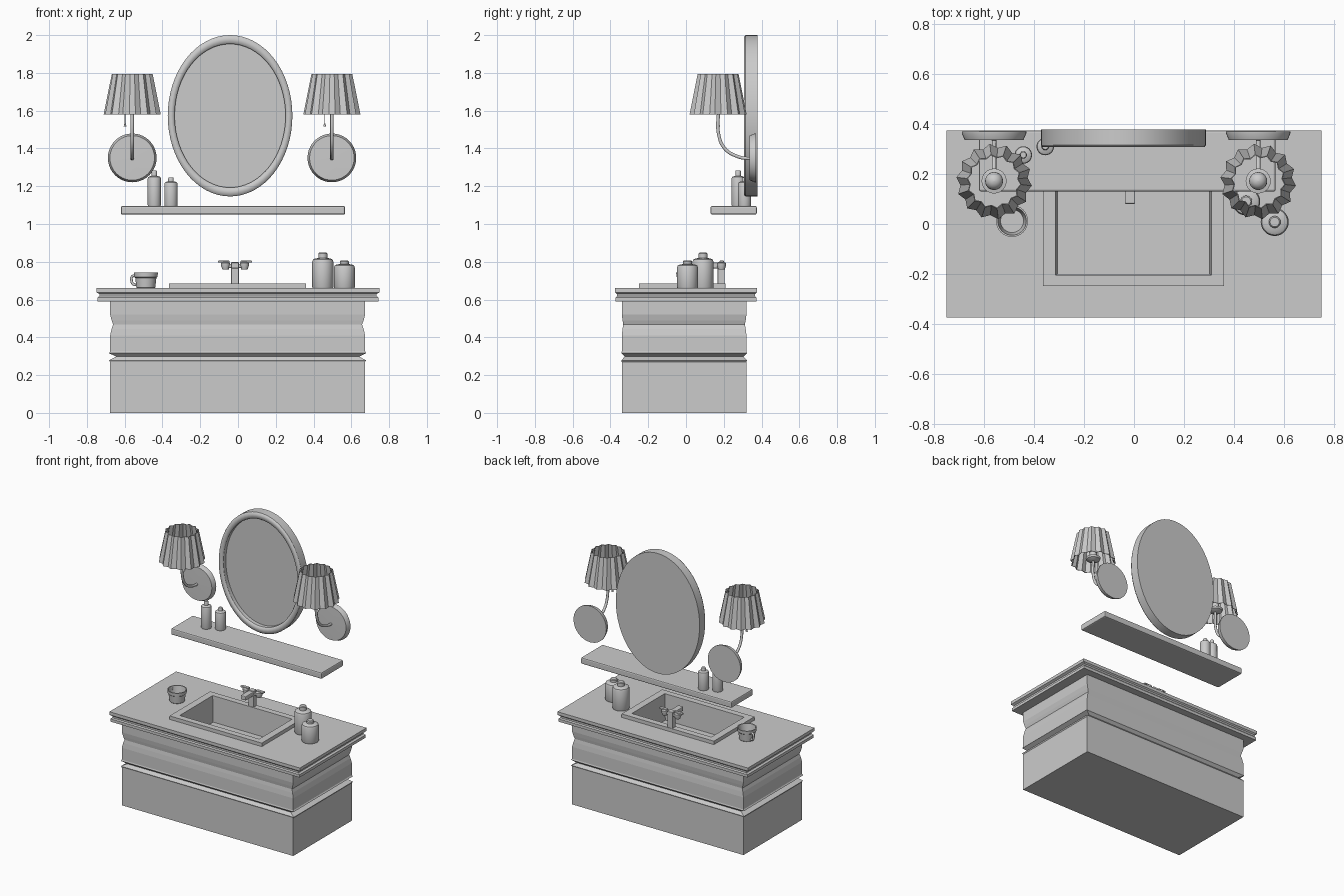
import bpy, bmesh
from math import pi, cos, sin, radians

if "Cube" in bpy.data.objects:
    bpy.data.objects.remove(bpy.data.objects["Cube"])


def finish(bm, name, loc=(0, 0, 0), rot=(0, 0, 0), scale=(1, 1, 1), smooth=False):
    bmesh.ops.remove_doubles(bm, verts=bm.verts, dist=1e-6)
    bmesh.ops.recalc_face_normals(bm, faces=bm.faces)
    me = bpy.data.meshes.new(name)
    bm.to_mesh(me)
    bm.free()
    ob = bpy.data.objects.new(name, me)
    bpy.context.collection.objects.link(ob)
    ob.location, ob.rotation_euler, ob.scale = loc, rot, scale
    if smooth:
        bpy.ops.object.select_all(action='DESELECT')
        ob.select_set(True)
        bpy.context.view_layer.objects.active = ob
        bpy.ops.object.shade_smooth_by_angle(angle=radians(35))
    return ob


def bridge(bm, rings):
    for a, b in zip(rings, rings[1:]):
        n = len(a)
        for i in range(n):
            j = (i + 1) % n
            bm.faces.new((a[i], a[j], b[j], b[i]))


def rect_loft(name, rows, cap_start=False, cap_end=False):
    """Stack of rectangles (cx, cy, half x, half y, z)."""
    bm = bmesh.new()
    rings = [[bm.verts.new((cx + sx * hx, cy + sy * hy, z))
              for sx, sy in ((-1, -1), (1, -1), (1, 1), (-1, 1))]
             for cx, cy, hx, hy, z in rows]
    bridge(bm, rings)
    if cap_start:
        bm.faces.new(rings[0])
    if cap_end:
        bm.faces.new(rings[-1])
    return finish(bm, name)


def box(name, x0, x1, y0, y1, z0, z1, bevel=0):
    cx, cy, hx, hy = (x0 + x1) / 2, (y0 + y1) / 2, (x1 - x0) / 2, (y1 - y0) / 2
    ob = rect_loft(name, [(cx, cy, hx, hy, z0), (cx, cy, hx, hy, z1)], True, True)
    if bevel:
        m = ob.modifiers.new("bevel", 'BEVEL')
        m.width, m.segments = bevel, 2
    return ob


def lathe(name, profile, n=32, **kw):
    """Revolve (radius, height) points around z."""
    bm = bmesh.new()
    rings = [[bm.verts.new((max(r, 1e-5) * cos(2 * pi * i / n),
                            max(r, 1e-5) * sin(2 * pi * i / n), z)) for i in range(n)]
             for r, z in profile]
    bridge(bm, rings)
    for ring in (rings[0], rings[-1]):
        if ring[0].co.xy.length < 1e-4:
            bm.faces.new(ring)
    return finish(bm, name, smooth=True, **kw)


def tube(name, points, radius):
    cu = bpy.data.curves.new(name, 'CURVE')
    cu.dimensions = '3D'
    cu.bevel_depth, cu.bevel_resolution, cu.use_fill_caps = radius, 3, True
    sp = cu.splines.new('BEZIER')
    sp.bezier_points.add(len(points) - 1)
    for p, co in zip(sp.bezier_points, points):
        p.co = co
        p.handle_left_type = p.handle_right_type = 'AUTO'
    ob = bpy.data.objects.new(name, cu)
    bpy.context.collection.objects.link(ob)


# cabinet with moulded profile: (inset, z)
cab = [(0, 0), (0, .27), (-.006, .278), (.032, .298), (-.006, .316), (0, .325), (0, .41),
       (.008, .445), (.016, .468), (.008, .49), (0, .52), (0, .59)]
rect_loft("cabinet", [(-.002, -.01, .675 - d, .33 - d * .5, z) for d, z in cab], True)

# stepped countertop, open under the sink
rect_loft("countertop", [
    (0, 0, .64, .30, .59), (0, 0, .745, .372, .59), (0, 0, .745, .372, .61),
    (0, 0, .733, .366, .618), (0, 0, .733, .366, .63), (0, 0, .75, .375, .638),
    (0, 0, .75, .375, .66), (-.002, -.02, .34, .205, .66)])

# sink rim and bowl
S = (-.002, -.02)
rect_loft("sink", [S + r for r in (
    (.363, .228, .655), (.363, .228, .685), (.313, .185, .685),
    (.305, .18, .50))], cap_end=True)

# faucet
FX = -.016
box("faucet_post", FX - .02, FX + .02, .168, .205, .68, .80, .004)
box("faucet_spout", FX - .021, FX + .021, .08, .18, .765, .795, .006)
box("faucet_crossbar", FX - .06, FX + .06, .175, .198, .768, .788, .003)
for s in (-1, 1):
    lathe("faucet_knob", [(0, 0), (.017, 0), (.024, .02), (.024, .034), (.012, .04), (0, .04)],
          20, loc=(FX + s * .05, .188, .76))
    xs = sorted((FX + s * .03, FX + s * .09))
    box("faucet_lever", xs[0], xs[1], .178, .2, .795, .806, .003)

# wall shelf
box("wall_shelf", -.62, .567, .13, .375, 1.05, 1.095, .008)

# oval mirror with recessed glass
lathe("mirror", [(0, 0), (1, 0), (1, .062), (.985, .07), (.905, .07), (.89, .062),
                 (.89, .035), (0, .035)], 64,
      loc=(-.042, .378, 1.573), rot=(pi / 2, 0, 0), scale=(.33, .427, 1))


# bottles
def bottle(name, x, y, z, r, shoulder, top):
    lathe(name, [(0, 0), (r * .95, 0), (r, .006), (r, shoulder - r * .3),
                 (r * .92, shoulder - r * .1), (r * .75, shoulder), (r * .42, shoulder + .003),
                 (r * .42, top - .006), (r * .33, top), (0, top)], 28, loc=(x, y, z))


bottle("shelf_bottle_tall", -.443, .276, 1.095, .035, .157, .189)
bottle("shelf_bottle_short", -.355, .31, 1.095, .035, .128, .152)
bottle("counter_bottle_tall", .449, .09, .66, .056, .157, .189)
bottle("counter_bottle_short", .563, .008, .66, .056, .125, .148)

# mug
MX, MY = -.488, .012
lathe("mug", [(0, 0), (.046, 0), (.05, .004), (.056, .055), (.062, .06), (.064, .083),
              (.057, .083), (.046, .012), (0, .012)], 32, loc=(MX, MY, .66))
tube("mug_handle", [(MX + d * .92, MY + d * -.39, z) for d, z in
                    ((-.05, .724), (-.078, .722), (-.082, .70), (-.07, .68), (-.046, .678))], .007)


# pleated lamp shade
def shade(x, y, folds=14):
    bm = bmesh.new()
    rings = []
    for r, z in ((.152, 1.58), (.109, 1.793), (.105, 1.793), (.148, 1.58)):
        ring = []
        for i in range(folds * 2):
            a = pi * (i + .5) / folds
            k = r * (1 if i % 2 else .89)
            ring.append(bm.verts.new((x + k * cos(a), y + k * sin(a), z)))
        rings.append(ring)
    bridge(bm, rings + rings[:1])
    finish(bm, "lamp_shade")


# wall sconces
for x in (-.56, .497):
    lathe("sconce_plate", [(0, 0), (.129, 0), (.129, .008), (.118, .034), (0, .036)], 40,
          loc=(x, .371, 1.35), rot=(pi / 2, 0, 0))
    tube("sconce_arm", [(x, .345, 1.345), (x, .28, 1.355), (x, .205, 1.40),
                        (x, .172, 1.48), (x, .172, 1.60)], .009)
    lathe("lamp_socket", [(0, 0), (.02, 0), (.045, .012), (.05, .025), (.024, .03),
                          (.024, .065), (0, .065)], 24, loc=(x, .172, 1.585))
    lathe("lamp_bulb", [(.036 * sin(pi * i / 10), -.036 * cos(pi * i / 10))
                        for i in range(11)], 20, loc=(x, .172, 1.68))
    tube("pull_chain", [(x - .038, .172, 1.60), (x - .038, .172, 1.53)], .002)
    lathe("pull_bell", [(0, 0), (.008, 0), (.004, .016), (0, .018)], 12,
          loc=(x - .038, .172, 1.515))
    shade(x, .17)
